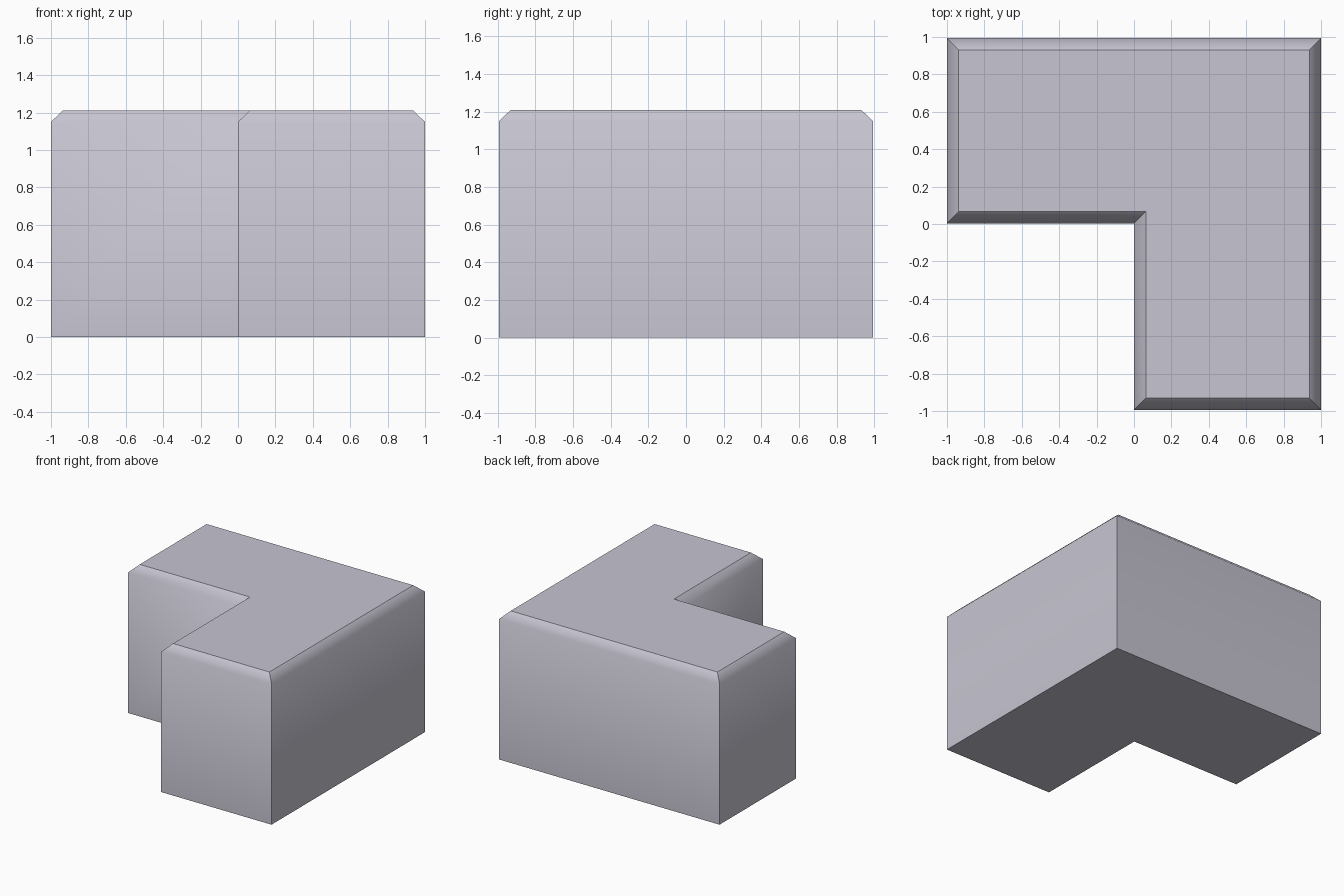
import bpy, bmesh

if "Cube" in bpy.data.objects:
    bpy.data.objects.remove(bpy.data.objects["Cube"])

BEVEL, BASE_H, HEIGHT = 0.063, 1.15, 1.21

# L-shaped outline, counter-clockwise from the front left of the front arm.
# The last two numbers give the inward direction of each corner.
OUTLINE = [
    (0.0, -0.994, 1, 1), (1.0, -0.994, -1, 1), (1.0, 0.994, -1, -1),
    (-1.0, 0.994, 1, -1), (-1.0, 0.003, 1, 1), (0.0, 0.003, 1, 1),
]

bm = bmesh.new()


def ring(z, inset):
    return [bm.verts.new((x + dx * inset, y + dy * inset, z)) for x, y, dx, dy in OUTLINE]


rings = [ring(0, 0), ring(BASE_H, 0), ring(HEIGHT, BEVEL)]
n = len(OUTLINE)

# Walls and chamfer band
for low, high in zip(rings, rings[1:]):
    for i in range(n):
        j = (i + 1) % n
        bm.faces.new((low[i], low[j], high[j], high[i]))

# Underside and top
bm.faces.new(rings[0][::-1])
bm.faces.new(rings[2])

# Smooth only where the walls roll into the chamfer; other edges stay crisp
for f in bm.faces:
    f.smooth = True
for e in bm.edges:
    e.smooth = all(abs(v.co.z - BASE_H) < 1e-4 for v in e.verts)

mesh = bpy.data.meshes.new("corner_block")
bm.to_mesh(mesh)
bm.free()

# Pale lilac grey
mat = bpy.data.materials.new("pale_lilac_grey")
mat.diffuse_color = (0.57, 0.555, 0.635, 1)
mat.use_nodes = True
mat.node_tree.nodes["Principled BSDF"].inputs["Base Color"].default_value = mat.diffuse_color
mesh.materials.append(mat)

block = bpy.data.objects.new("corner_block", mesh)
bpy.context.collection.objects.link(block)
